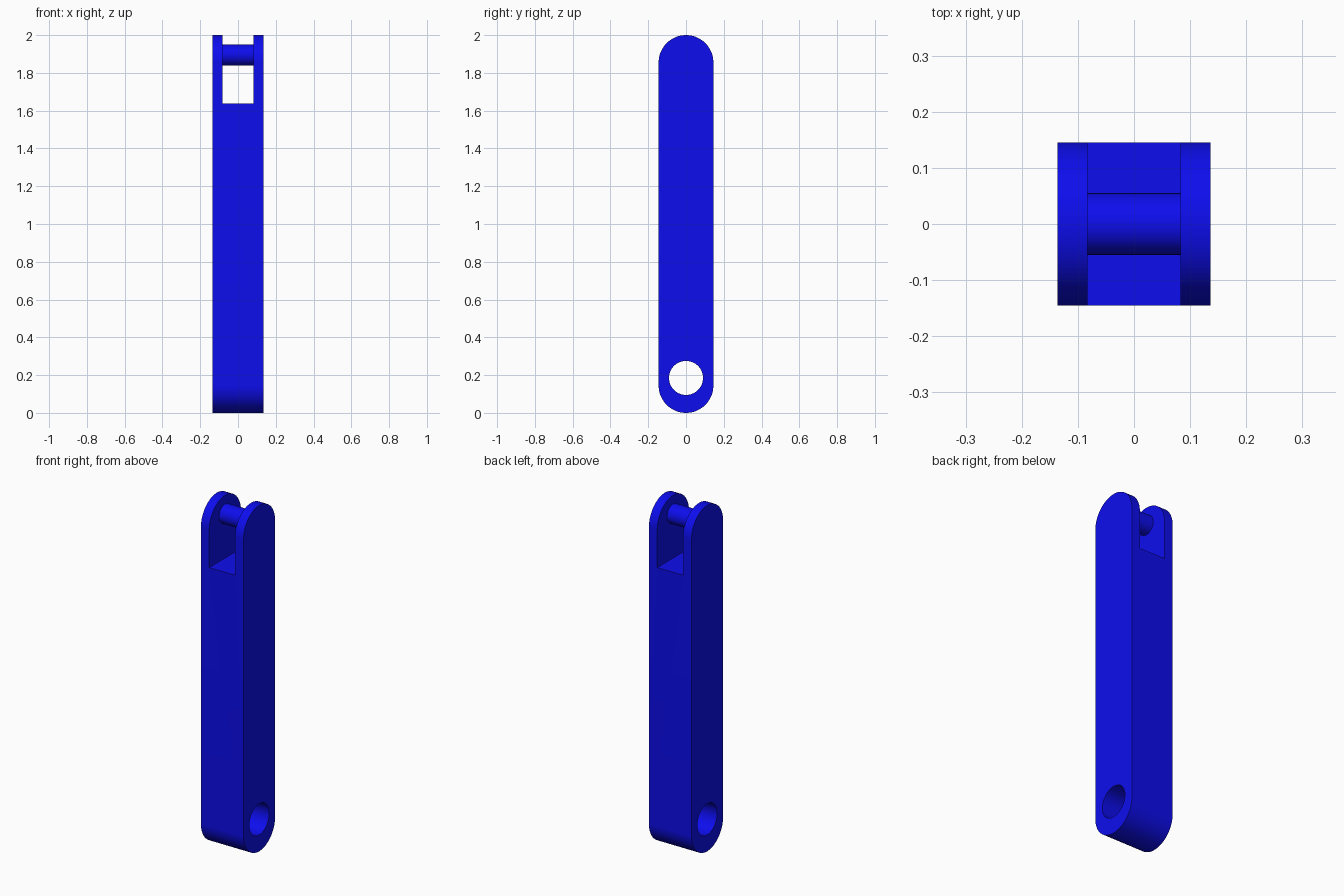
import bpy, bmesh, math

if "Cube" in bpy.data.objects:
    bpy.data.objects.remove(bpy.data.objects["Cube"])

W, R, H = 0.136, 0.145, 2.0      # half width, end radius, height
SLOT, SLOT_Z = 0.0825, 1.637     # half slot width, slot floor
HOLE_Z, HOLE_R = 0.185, 0.09
PIN_Z, PIN_R = 1.895, 0.055

blue = bpy.data.materials.new("blue")
blue.diffuse_color = (0.004, 0.004, 0.85, 1)
blue.use_nodes = True
blue.node_tree.nodes["Principled BSDF"].inputs["Base Color"].default_value = blue.diffuse_color


def extrude_x(name, points, half):
    """Extrude a closed (y, z) profile along x from -half to half."""
    bm = bmesh.new()
    face = bm.faces.new([bm.verts.new((-half, y, z)) for y, z in points])
    ext = bmesh.ops.extrude_face_region(bm, geom=[face])
    moved = [v for v in ext["geom"] if isinstance(v, bmesh.types.BMVert)]
    bmesh.ops.translate(bm, verts=moved, vec=(2 * half, 0, 0))
    bmesh.ops.recalc_face_normals(bm, faces=bm.faces)
    mesh = bpy.data.meshes.new(name)
    bm.to_mesh(mesh)
    bm.free()
    obj = bpy.data.objects.new(name, mesh)
    bpy.context.collection.objects.link(obj)
    return obj


def arc(z, r, start, end, n):
    return [(r * math.cos(a), z + r * math.sin(a))
            for a in (start + (end - start) * i / n for i in range(n + 1))]


def circle(z, r, n=64):
    return arc(z, r, 0, 2 * math.pi, n)[:-1]


def finish(obj):
    obj.data.materials.clear()
    obj.data.materials.append(blue)
    bpy.ops.object.select_all(action='DESELECT')
    obj.select_set(True)
    bpy.context.view_layer.objects.active = obj
    bpy.ops.object.shade_smooth_by_angle(angle=math.radians(30))


# Bar with fully rounded ends
bar = extrude_x("link_bar", arc(H - R, R, 0, math.pi, 48)
                + arc(R, R, math.pi, 2 * math.pi, 48), W)

# Cut the lower hole and the fork slot
cutters = [
    extrude_x("hole_cutter", circle(HOLE_Z, HOLE_R), 0.3),
    extrude_x("slot_cutter", [(-0.3, SLOT_Z), (0.3, SLOT_Z), (0.3, 2.2), (-0.3, 2.2)], SLOT),
]
bpy.context.view_layer.objects.active = bar
for cutter in cutters:
    cutter.hide_render = True
    mod = bar.modifiers.new(cutter.name, 'BOOLEAN')
    mod.operation, mod.solver, mod.object = 'DIFFERENCE', 'EXACT', cutter
    bpy.ops.object.modifier_apply(modifier=mod.name)
    bpy.data.objects.remove(cutter)
finish(bar)

# Pin between the fork cheeks
pin = extrude_x("fork_pin", circle(PIN_Z, PIN_R, 48), SLOT + 0.001)
finish(pin)
